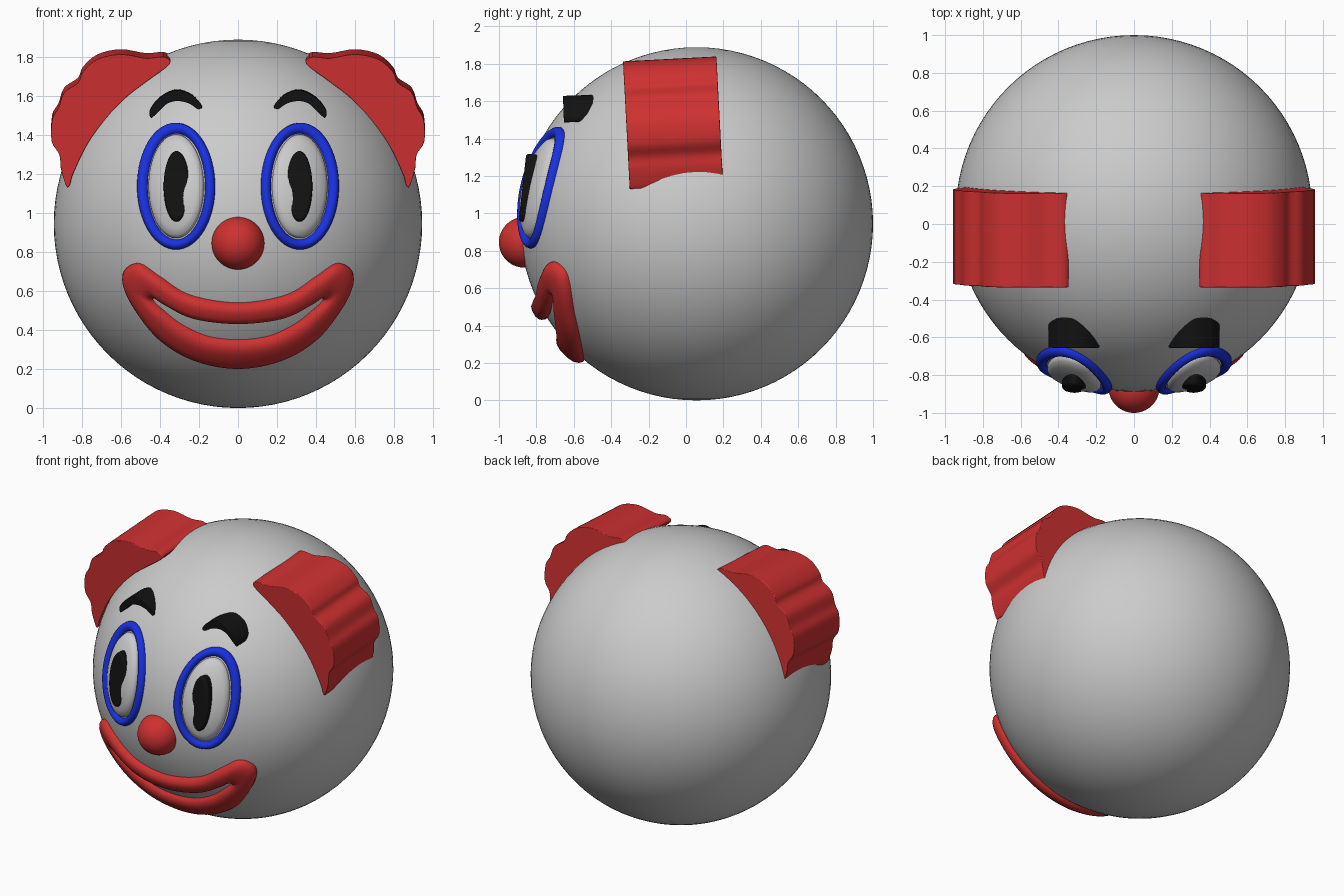
import bpy, bmesh, math
from mathutils import Vector

if "Cube" in bpy.data.objects:
    bpy.data.objects.remove(bpy.data.objects["Cube"])

R = 0.944
C = Vector((0, 0.056, R))


def material(name, rgb):
    m = bpy.data.materials.new(name)
    m.diffuse_color = (*rgb, 1)
    m.use_nodes = True
    m.node_tree.nodes["Principled BSDF"].inputs["Base Color"].default_value = m.diffuse_color
    return m


RED = material("red", (0.62, 0.03, 0.03))
BLUE = material("blue", (0.01, 0.03, 0.75))
BLACK = material("black", (0.006, 0.006, 0.006))


def on_face(x, z, h):
    """Point (x, z) projected to the front of the head and raised by h."""
    d = Vector((x, -math.sqrt(R * R - x * x - (z - R) ** 2), z - R))
    return C + d * (1 + h / R)


def spline(pts, n=6):
    """Closed smooth curve through 2D points."""
    out, k = [], len(pts)
    for i in range(k):
        a, b, c, d = (Vector(pts[(i + j) % k]) for j in (-1, 0, 1, 2))
        for s in range(n):
            t = s / n
            out.append(0.5 * (2 * b + (c - a) * t + (2 * a - 5 * b + 4 * c - d) * t * t
                              + (3 * b - a - 3 * c + d) * t ** 3))
    return out


def ellipse(cx, cz, a, b, n=64):
    return [Vector((cx + a * math.cos(2 * math.pi * i / n),
                    cz + b * math.sin(2 * math.pi * i / n))) for i in range(n)]


def finish(name, bm, mat, angle=50):
    bmesh.ops.remove_doubles(bm, verts=bm.verts, dist=1e-5)
    bmesh.ops.recalc_face_normals(bm, faces=bm.faces)
    me = bpy.data.meshes.new(name)
    bm.to_mesh(me)
    bm.free()
    ob = bpy.data.objects.new(name, me)
    bpy.context.collection.objects.link(ob)
    if mat:
        me.materials.append(mat)
    bpy.ops.object.select_all(action='DESELECT')
    ob.select_set(True)
    bpy.context.view_layer.objects.active = ob
    bpy.ops.object.shade_smooth_by_angle(angle=math.radians(angle))
    return ob


def band(name, outer, inner, section, mat):
    """Raised band hugging the head; section = (blend outer to inner, height)."""
    bm = bmesh.new()
    rows = [[bm.verts.new(on_face(*o.lerp(i, t), h)) for o, i in zip(outer, inner)]
            for t, h in section]
    n = len(outer)
    for r in range(len(rows)):
        a, b = rows[r], rows[(r + 1) % len(rows)]
        for i in range(n):
            j = (i + 1) % n
            bm.faces.new((a[i], a[j], b[j], b[i]))
    return finish(name, bm, mat)


def prism(name, outline, y0, y1, mat, pivot, tilt=0, bevel=0.015):
    """Front-view outline extruded along y, tilted about x at pivot (y, z)."""
    bm = bmesh.new()
    py, pz = pivot
    f = bm.faces.new([bm.verts.new((p[0], y0 - py, p[1] - pz)) for p in outline])
    g = bmesh.ops.extrude_face_region(bm, geom=[f])["geom"]
    bmesh.ops.translate(bm, vec=(0, y1 - y0, 0),
                        verts=[v for v in g if isinstance(v, bmesh.types.BMVert)])
    ob = finish(name, bm, mat, 40)
    ob.location = (0, py, pz)
    ob.rotation_euler.x = math.radians(tilt)
    mod = ob.modifiers.new("soft_edges", 'BEVEL')
    mod.width, mod.segments, mod.limit_method = bevel, 3, 'ANGLE'
    mod.angle_limit = math.radians(50)
    return ob


def ball(name, centre, r, mat=None):
    bm = bmesh.new()
    bmesh.ops.create_uvsphere(bm, u_segments=96, v_segments=48, radius=r)
    ob = finish(name, bm, mat)
    ob.location = centre


# head and nose
ball("head", C, R)
ball("nose", (0, -0.865, 0.845), 0.135, RED)

# mouth: matching outer and inner lip outlines, right half mirrored
lip_out = [(0, .215), (.22, .256), (.4, .364), (.53, .53), (.583, .655),
           (.565, .72), (.5, .74), (.4, .675), (.246, .58), (0, .54)]
lip_in = [(0, .35), (.16, .37), (.29, .43), (.38, .5), (.425, .54),
          (.435, .56), (.415, .565), (.36, .53), (.22, .465), (0, .44)]


def whole(half):
    return spline(half + [(-x, z) for x, z in half[-2:0:-1]])


puffy = [(0, -.04), (0, .012), (.06, .03), (.18, .044), (.35, .05), (.65, .05),
         (.82, .044), (.94, .03), (1, .012), (1, -.04)]
band("mouth", whole(lip_out), whole(lip_in), puffy, RED)

# right-side outlines for hair and eyebrow
hair = [(.35, 1.775), (.38, 1.812), (.47, 1.806), (.6, 1.826), (.72, 1.80), (.795, 1.735),
        (.82, 1.68), (.89, 1.63), (.92, 1.55), (.952, 1.49), (.955, 1.38), (.915, 1.31),
        (.908, 1.24), (.88, 1.15), (.862, 1.155), (.84, 1.225), (.75, 1.40), (.6, 1.58),
        (.47, 1.685)]
brow = [(.185, 1.55), (.235, 1.605), (.315, 1.63), (.395, 1.595), (.45, 1.53), (.447, 1.488),
        (.42, 1.508), (.365, 1.56), (.31, 1.575), (.25, 1.562), (.2, 1.532)]

for side, s in (("right", 1), ("left", -1)):
    ex, ez = s * 0.315, 1.135
    # eye rim, eyeball and pupil
    band(side + "_eye_rim", ellipse(ex, ez, .198, .322), ellipse(ex, ez, .148, .272),
         [(0, -.03), (0, .008), (.15, .022), (.4, .03), (.6, .03), (.85, .022), (1, .008),
          (1, -.03)], BLUE)
    band(side + "_eyeball", ellipse(ex, ez, .14, .264), [Vector((ex, ez))] * 64,
         [(0, -.03), (0, .008), (.06, .024), (.2, .035), (.5, .043), (.8, .047), (1, .048)], None)
    prism(side + "_pupil", ellipse(ex, 1.132, .066, .182), -.875, -.76, BLACK,
          (-.82, 1.132), -6.5, .015)
    # eyebrow and hair tuft
    prism(side + "_eyebrow", spline([(s * x, z) for x, z in brow], 4), -.655, -.44, BLACK,
          (-.6, 1.55), 2, .01)
    prism(side + "_hair", spline([(s * x, z) for x, z in hair], 4), -.32, .18, RED,
          (-.07, 1.5), 3, .012)
